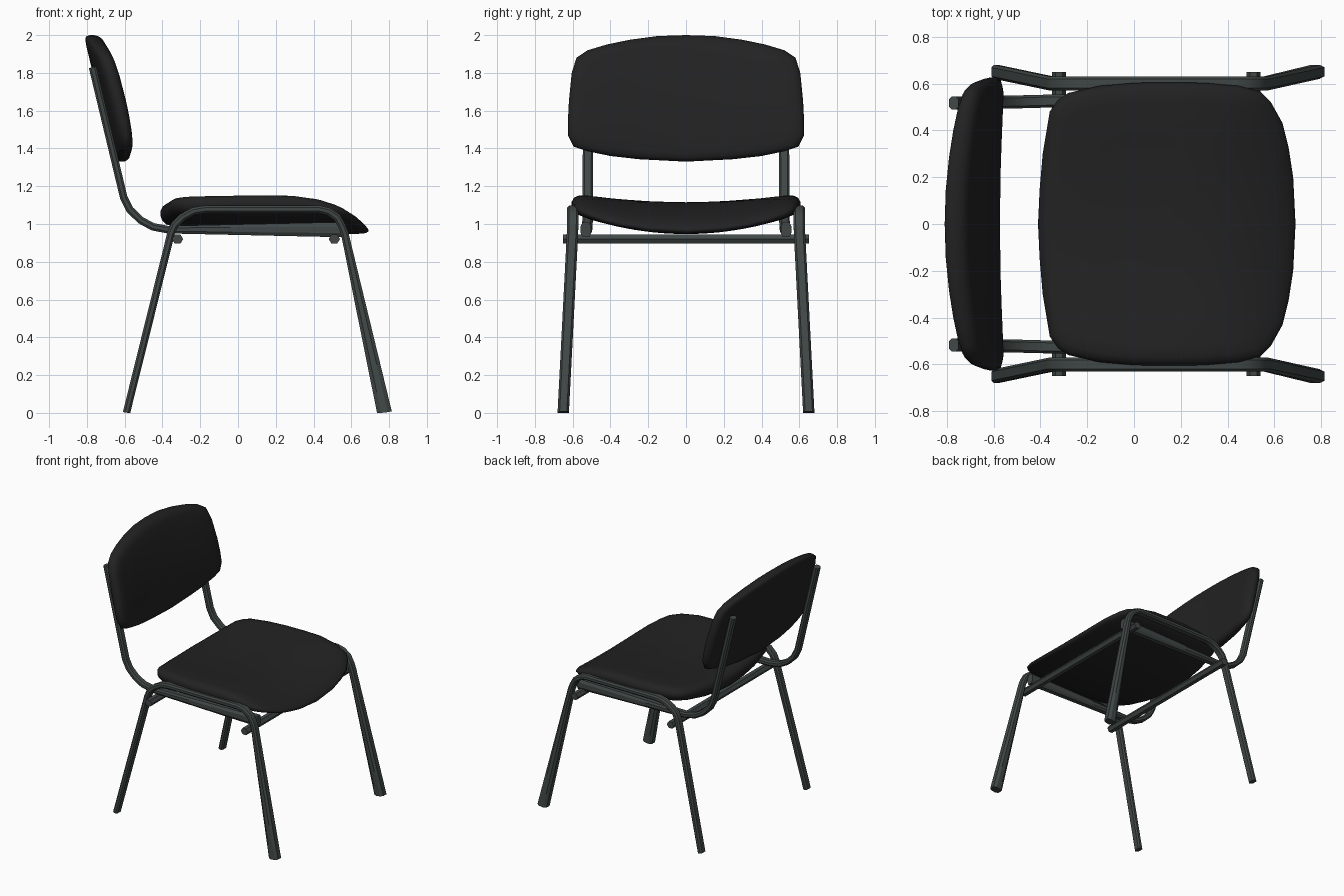
import bpy, bmesh, math
from mathutils import Vector

if "Cube" in bpy.data.objects:
    bpy.data.objects.remove(bpy.data.objects["Cube"])


def material(name, rgb):
    m = bpy.data.materials.new(name)
    m.diffuse_color = (*rgb, 1)
    m.use_nodes = True
    m.node_tree.nodes["Principled BSDF"].inputs["Base Color"].default_value = m.diffuse_color
    return m


FABRIC = material("black fabric", (0.016, 0.016, 0.016))
METAL = material("dark grey metal", (0.052, 0.064, 0.062))


def finish(name, bm, mat, angle):
    bmesh.ops.recalc_face_normals(bm, faces=bm.faces[:])
    me = bpy.data.meshes.new(name)
    bm.to_mesh(me)
    bm.free()
    me.materials.append(mat)
    ob = bpy.data.objects.new(name, me)
    bpy.context.collection.objects.link(ob)
    bpy.ops.object.select_all(action='DESELECT')
    ob.select_set(True)
    bpy.context.view_layer.objects.active = ob
    bpy.ops.object.shade_smooth_by_angle(angle=math.radians(angle))
    return ob


def bridge(bm, rings):
    n = len(rings[0])
    for a, b in zip(rings, rings[1:]):
        for i in range(n):
            j = (i + 1) % n
            bm.faces.new((a[i], a[j], b[j], b[i]))


def tube(name, path, section):
    """Sweep a (sideways, normal) section along a path lying mostly in the xz plane."""
    bm = bmesh.new()
    pts = [Vector(p) for p in path]
    rings = []
    for i, p in enumerate(pts):
        d0 = (p - pts[max(i - 1, 0)]).normalized()
        d1 = (pts[min(i + 1, len(pts) - 1)] - p).normalized()
        t = (d0 + d1).normalized()
        nrm = Vector((-t.z, 0, t.x)).normalized()
        miter = 1 / max(0.5, nrm.dot(Vector((-(d1 or d0).z, 0, (d1 or d0).x))))
        ring = []
        for s, h in section:
            q = p + Vector((0, s, 0)) + nrm * h * miter
            q.z = max(q.z, 0)
            ring.append(bm.verts.new(q))
        rings.append(ring)
    bridge(bm, rings)
    bm.faces.new(rings[0])
    bm.faces.new(rings[-1])
    return finish(name, bm, METAL, 30)


def pad(name, half, centre, place):
    """Cushion: rings of a mirrored outline, scaled inward over both surfaces."""
    outline = half + [(-u, v) for u, v in reversed(half) if u > 0]
    profile = [(0.3, 0), (0.6, 0), (0.85, 0), (0.95, 0.04), (0.985, 0.15), (1, 0.35),
               (1, 0.58), (0.98, 0.8), (0.94, 0.94), (0.86, 1), (0.6, 1), (0.3, 1)]
    bm = bmesh.new()
    rings = [[bm.verts.new(place(u * s, centre + (v - centre) * s, t)) for u, v in outline]
             for s, t in profile]
    bridge(bm, rings)
    for ring, t in ((rings[0], 0), (rings[-1], 1)):
        c = bm.verts.new(place(0, centre, t))
        for i in range(len(ring)):
            bm.faces.new((ring[i], ring[(i + 1) % len(ring)], c))
    return finish(name, bm, FABRIC, 60)


# Seat: dished across, drooping at the front edge
def seat_point(y, x, t):
    low = 0.947 + 0.3 * y * y + 0.6 * min(0, x + 0.1) ** 2
    high = 1.115 + 0.13 * y * y - 0.65 * max(0, x - 0.25) ** 2
    return (x, y, low + (high - low) * t)


pad("seat", [(0, 0.69), (0.2, 0.68), (0.33, 0.66), (0.43, 0.635), (0.52, 0.585), (0.565, 0.54),
             (0.59, 0.45), (0.603, 0.3), (0.605, 0.15), (0.603, 0), (0.59, -0.15), (0.56, -0.28),
             (0.53, -0.325), (0.48, -0.36), (0.3, -0.39), (0.15, -0.403), (0, -0.41)],
    0.14, seat_point)


# Backrest: leaning, curved round the sitter
def back_point(y, z, t):
    rear = -0.80 + (1.93 - z) * 0.24 + 0.16 * y * y
    front = -0.575 - 0.1 * (z - 1.4) - 0.24 * (z - 1.4) ** 2 + 0.08 * y * y
    return (rear + (front - rear) * t, y, z)


pad("backrest", [(0, 2.0), (0.15, 1.995), (0.3, 1.975), (0.42, 1.95), (0.52, 1.92), (0.58, 1.88),
                 (0.605, 1.8), (0.62, 1.65), (0.625, 1.55), (0.625, 1.47), (0.595, 1.41),
                 (0.52, 1.385), (0.4, 1.36), (0.25, 1.343), (0, 1.33)],
    1.66, back_point)

# Flattened tube section for the frame
OVAL = [(0.03, -0.009), (0.03, 0.009), (0.019, 0.02), (-0.019, 0.02),
        (-0.03, 0.009), (-0.03, -0.009), (-0.019, -0.02), (0.019, -0.02)]

for side, label in ((-1, "right"), (1, "left")):
    # Leg loop: back leg, side rail and front leg in one bent tube
    legs = [(-0.59, 0.65, 0), (-0.355, 0.601, 0.95), (-0.335, 0.6, 0.995), (-0.295, 0.6, 1.035),
            (-0.235, 0.6, 1.068), (-0.17, 0.6, 1.078), (0.43, 0.6, 1.078), (0.48, 0.6, 1.066),
            (0.525, 0.6, 1.035), (0.55, 0.6, 0.99), (0.565, 0.601, 0.95), (0.775, 0.65, 0)]
    tube(label + "_leg_loop", [(x, y * side, z) for x, y, z in legs], OVAL)

    # Back upright running into the rail below the seat
    upright = [(-0.77, 0.517, 1.83), (-0.605, 0.52, 1.14), (-0.572, 0.52, 1.075),
               (-0.515, 0.521, 1.02), (-0.45, 0.523, 0.985), (-0.37, 0.525, 0.97),
               (0.55, 0.53, 0.97)]
    tube(label + "_back_support", [(x, y * side, z) for x, y, z in upright],
         [(s * 0.92, h) for s, h in OVAL])

# Hexagonal cross bars under the seat
for x, name in ((-0.32, "rear_cross_bar"), (0.51, "front_cross_bar")):
    bm = bmesh.new()
    rings = [[bm.verts.new((x + 0.03 * math.cos(i * math.pi / 3), y,
                            0.92 + 0.028 * math.sin(i * math.pi / 3))) for i in range(6)]
             for y in (-0.65, 0.65)]
    bridge(bm, rings)
    for r in rings:
        bm.faces.new(r)
    finish(name, bm, METAL, 30)
